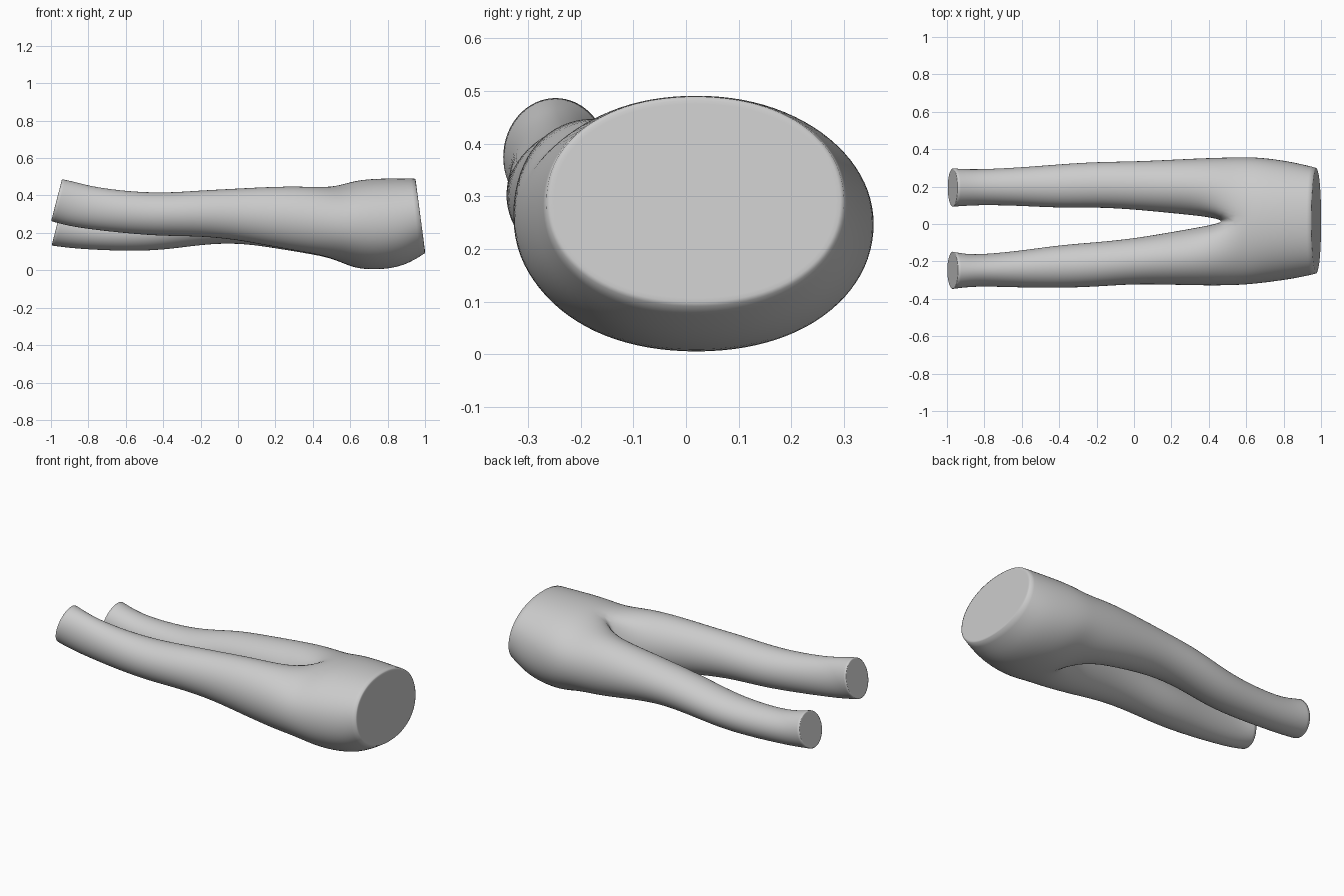
import bpy, bmesh
from math import sin, cos, pi, radians
from mathutils import Vector

cube = bpy.data.objects.get("Cube")
if cube:
    bpy.data.objects.remove(cube)

OUT, INN = 12, 4   # segments on the outer and inner side of a leg ring

# Cross-sections along the body: x, bottom, top, inner y, outer y
RIGHT_LEG = [(-.97, .26, .49, -.145, -.35), (-.9, .24, .475, -.16, -.34),
             (-.8, .22, .45, -.16, -.335), (-.6, .195, .425, -.14, -.342),
             (-.4, .18, .415, -.11, -.345), (-.2, .18, .43, -.095, -.338),
             (0, .16, .44, -.075, -.323), (.2, .12, .452, -.04, -.328),
             (.4, .085, .452, -.005, -.333)]
LEFT_LEG = [(-.97, .13, .34, .09, .30), (-.9, .12, .32, .095, .295),
            (-.8, .11, .3, .1, .295), (-.6, .1, .295, .095, .305),
            (-.4, .105, .31, .083, .322), (-.2, .135, .36, .087, .335),
            (0, .145, .385, .075, .337), (.2, .115, .41, .055, .347),
            (.4, .08, .432, .035, .357)]
# Hips: x, bottom, top, right y, left y
HIPS = [(.56, .03, .465, -.33, .36), (.65, .005, .485, -.322, .36),
        (.75, .0, .492, -.31, .35), (.87, .02, .494, -.292, .33),
        (.975, .09, .492, -.268, .303)]


def lean(x):
    """Tilt of a section: cuffs lean inward at the top, the waist backward."""
    return .26 * min(1, max(0, (-.6 - x) / .3)) - .13 * max(0, (x - .65) / .32)


def point(ring, angle, power=1):
    x, z0, z1, ya, yb = ring
    c, s = cos(angle), sin(angle)
    dz = (z1 - z0) / 2 * abs(c) ** power * (1 if c > 0 else -1)
    y = (ya + yb) / 2 + (yb - ya) / 2 * abs(s) ** power * (1 if s > 0 else -1)
    return Vector((x + lean(x) * dz, y, (z0 + z1) / 2 + dz))


bm = bmesh.new()


def bridge(a, b):
    n = len(a)
    for i in range(n):
        j = (i + 1) % n
        bm.faces.new((a[i], a[j], b[j], b[i]))


def cap(ring, rim):
    face = bm.faces.new(ring)
    bmesh.ops.recalc_face_normals(bm, faces=bm.faces[:])
    for e in face.edges:
        e[crease] = .9
    bmesh.ops.inset_individual(bm, faces=[face], thickness=rim)


crease = bm.edges.layers.float.new("crease_edge")

# Hips: rings start at the front centre, go round the left side, back by the right
hip_rings = [[bm.verts.new(point(r, pi * i / OUT, .93)) for i in range(2 * OUT)]
             for r in HIPS]
for a, b in zip(hip_rings, hip_rings[1:]):
    bridge(a, b)

# Crotch seam joining the back centre to the front centre between the legs
first = hip_rings[0]
front, back = first[0], first[OUT]
seam = []
for k in range(1, INN):
    t = k / INN
    p = back.co.lerp(front.co, t)
    p.x -= .07 * sin(pi * t)
    seam.append(bm.verts.new(p))

# Legs: rings start at the inner front corner and run round the outside
left_end = first[:OUT + 1] + seam
right_end = [first[-i % (2 * OUT)] for i in range(OUT + 1)] + seam
leg_ends = []
for table, end in ((LEFT_LEG, left_end), (RIGHT_LEG, right_end)):
    rings = []
    for r in table:
        # the starting corner swings inward towards the crotch
        corner = radians(45)
        angles = [-corner + (pi + 2 * corner) * i / OUT for i in range(OUT)]
        angles += [pi + corner + (pi - 2 * corner) * i / INN for i in range(INN)]
        rings.append([bm.verts.new(point(r, a)) for a in angles])
    for a, b in zip(rings, rings[1:] + [end]):
        bridge(a, b)
    leg_ends.append(rings[0])

for ring in leg_ends:
    cap(ring, .015)
cap(hip_rings[-1], .03)
bmesh.ops.recalc_face_normals(bm, faces=bm.faces[:])

mesh = bpy.data.meshes.new("trousers")
bm.to_mesh(mesh)
bm.free()
trousers = bpy.data.objects.new("trousers", mesh)
bpy.context.collection.objects.link(trousers)
for p in mesh.polygons:
    p.use_smooth = True

# Plain cloth colour
cloth = bpy.data.materials.new("light_grey_cloth")
cloth.use_nodes = True
colour = (.6, .6, .6, 1)
cloth.diffuse_color = colour
cloth.node_tree.nodes["Principled BSDF"].inputs["Base Color"].default_value = colour
mesh.materials.append(cloth)

sub = trousers.modifiers.new("smooth", "SUBSURF")
sub.levels = sub.render_levels = 2
